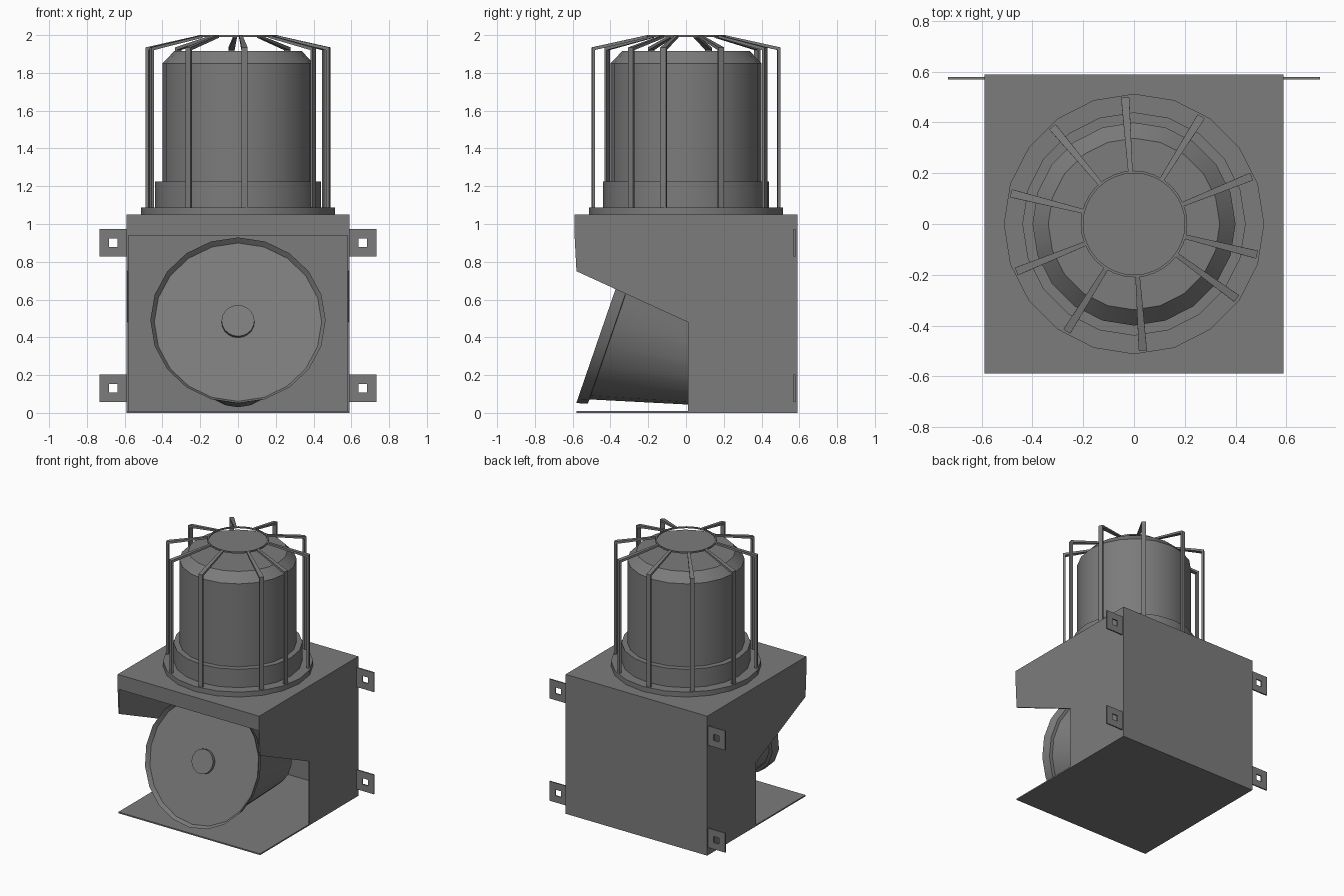
import bpy, bmesh, math
from mathutils import Matrix, Vector

if "Cube" in bpy.data.objects:
    bpy.data.objects.remove(bpy.data.objects["Cube"])

# Dark grey paint shared by all parts
paint = bpy.data.materials.new("dark_grey")
paint.diffuse_color = (0.2, 0.2, 0.2, 1)
paint.use_nodes = True
paint.node_tree.nodes["Principled BSDF"].inputs["Base Color"].default_value = paint.diffuse_color


def make(name, verts, faces, matrix=None, smooth=False):
    me = bpy.data.meshes.new(name)
    me.from_pydata([tuple(v) for v in verts], [], faces)
    bm = bmesh.new()
    bm.from_mesh(me)
    bmesh.ops.recalc_face_normals(bm, faces=bm.faces)
    bm.to_mesh(me)
    bm.free()
    me.materials.append(paint)
    if smooth:
        me.shade_smooth()
        me.set_sharp_from_angle(angle=math.radians(30))
    ob = bpy.data.objects.new(name, me)
    bpy.context.collection.objects.link(ob)
    if matrix:
        ob.matrix_world = matrix
    return ob


def box(name, lo, hi):
    v = [(x, y, z) for x in (lo[0], hi[0]) for y in (lo[1], hi[1]) for z in (lo[2], hi[2])]
    f = [(0, 1, 3, 2), (4, 6, 7, 5), (0, 4, 5, 1), (2, 3, 7, 6), (0, 2, 6, 4), (1, 5, 7, 3)]
    return make(name, v, f)


def lathe(name, profile, matrix=None, n=20, closed=False):
    """Revolve (radius, z) points; ends are capped, or joined when closed."""
    v = [(r * math.sin(2 * math.pi * i / n), r * math.cos(2 * math.pi * i / n), z)
         for r, z in profile for i in range(n)]
    m = len(profile)
    f = [(k * n + i, k * n + (i + 1) % n, (k + 1) % m * n + (i + 1) % n, (k + 1) % m * n + i)
         for k in range(m if closed else m - 1) for i in range(n)]
    if not closed:
        f += [tuple(range(n)), tuple(range((m - 1) * n, m * n))]
    return make(name, v, f, matrix, True)


def prism(name, front, back):
    """Join two matching outlines into a solid."""
    n = len(front)
    f = [(i, (i + 1) % n, n + (i + 1) % n, n + i) for i in range(n)]
    return make(name, front + back, f + [tuple(range(n)), tuple(range(n, 2 * n))])


# Open sheet-metal housing
W, T = 0.59, 0.01
box("housing_top", (-W, -W, 1.04), (W, W, 1.05))
box("housing_front_lip", (-W + T, -W, 0.94), (W - T, -W + T, 1.04))
box("housing_back", (-W + T, W - T, T), (W - T, W, 1.04))
box("housing_floor", (-W, -0.58, 0), (W, W, T))
side = [(-W, 1.04), (-W, 0.94), (-0.58, 0.75), (0.01, 0.48), (0.01, T), (W, T), (W, 1.04)]
for s, label in ((-1, "left"), (1, "right")):
    prism("housing_side_" + label,
          [(s * W, y, z) for y, z in side], [(s * (W - T), y, z) for y, z in side])

# Mounting tabs with square holes
for s, label in ((-1, "left"), (1, "right")):
    for zc, level in ((0.13, "lower"), (0.9, "upper")):
        v = []
        for y in (0.57, 0.58):
            for h in (0.073, 0.023):
                v += [(s * (0.66 + a * h), y, zc + b * h)
                      for a, b in ((-1, -1), (1, -1), (1, 1), (-1, 1))]
        f = []
        for i in range(4):
            j = (i + 1) % 4
            f += [(i, j, 4 + j, 4 + i), (8 + i, 8 + j, 12 + j, 12 + i),
                  (i, j, 8 + j, 8 + i), (4 + i, 4 + j, 12 + j, 12 + i)]
        make(f"mounting_tab_{level}_{label}", v, f)

# Tilted horn, its rim facing forward and slightly up
tilt = Matrix.Translation((0, -0.43, 0.49)) @ Matrix.Rotation(math.radians(71), 4, 'X')
lathe("horn", [(0.204, -0.82), (0.422, -0.06), (0.445, -0.058), (0.464, 0),
               (0.443, -0.03)], tilt)
lathe("horn_boss", [(0.087, -0.03), (0.087, -0.005)], tilt)

# Beacon: flange, collar and chamfered lens
lathe("beacon_flange", [(0.513, 1.05), (0.513, 1.087)])
lathe("beacon_collar", [(0.44, 1.085), (0.44, 1.225)])
lathe("beacon_lens", [(0.4, 1.22), (0.4, 1.85), (0.338, 1.915)])

# Guard cage: top ring and bent bars
lathe("cage_ring", [(0.2, 1.99), (0.21, 1.99), (0.21, 2.0), (0.2, 2.0)], closed=True, n=32)
path = [((0.5, 1.085), (0.485, 1.085), 0.016),
        ((0.5, 1.935), (0.485, 1.921), 0.016),
        ((0.205, 2.0), (0.205, 1.986), 0.009)]
for k, deg in enumerate((94, 58, 22, -14, -36, -86, -122, -158, 166, 130)):
    v = [(r, s * w, z) for a, b, w in path for (r, z), s in ((a, -1), (a, 1), (b, 1), (b, -1))]
    f = [(c * 4 + i, c * 4 + (i + 1) % 4, c * 4 + 4 + (i + 1) % 4, c * 4 + 4 + i)
         for c in range(2) for i in range(4)]
    make(f"cage_bar_{k + 1}", v, f + [(0, 1, 2, 3), (8, 9, 10, 11)],
         Matrix.Rotation(math.radians(deg), 4, 'Z'))
